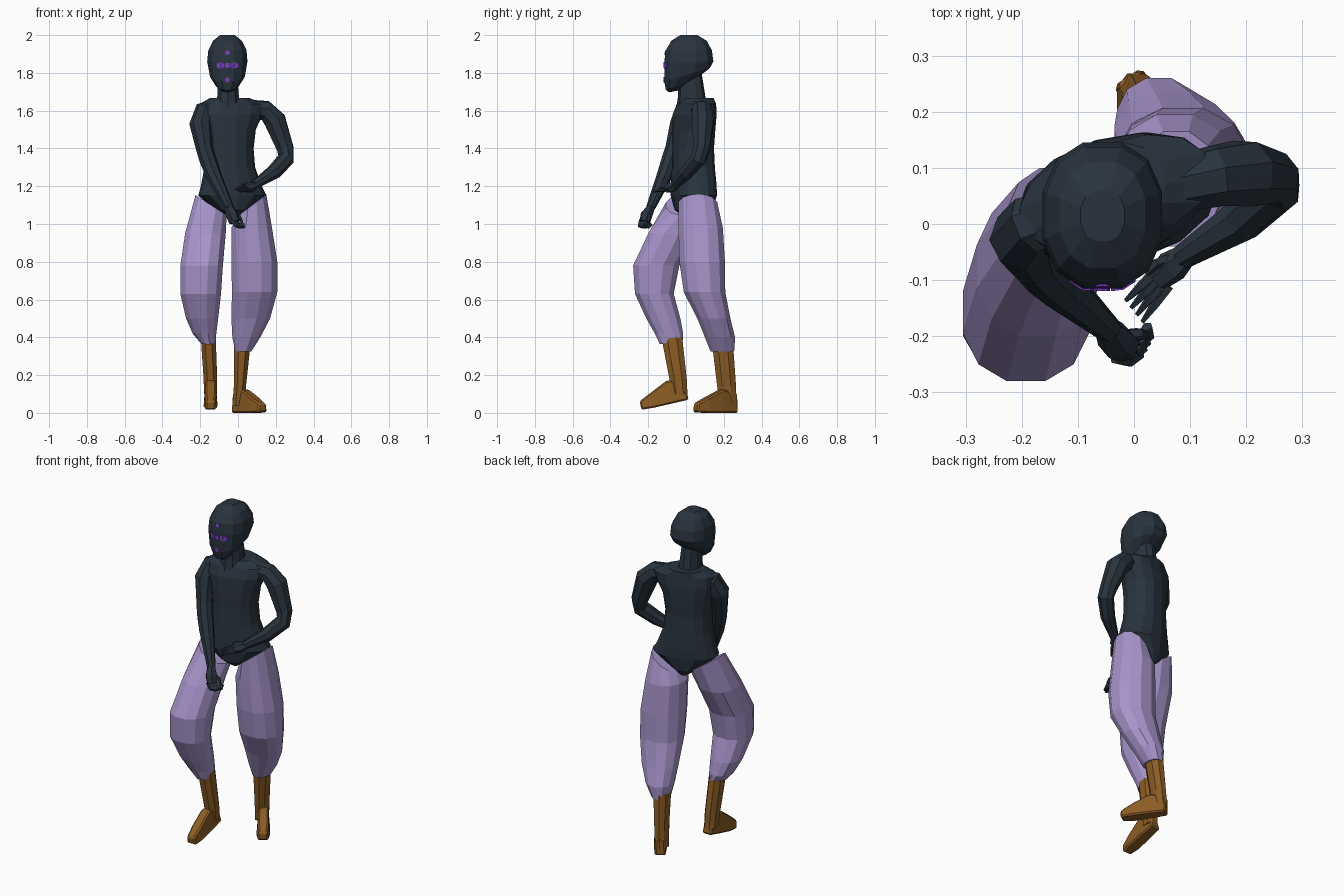
import bpy, bmesh, math
from mathutils import Vector, Matrix, Quaternion
from mathutils.bvhtree import BVHTree


def material(name, rgb):
    m = bpy.data.materials.new(name)
    m.diffuse_color = (*rgb, 1)
    return m


DARK = material("dark slate", (0.022, 0.034, 0.048))
LILAC = material("lilac cloth", (0.39, 0.30, 0.60))
BROWN = material("brown leather", (0.26, 0.108, 0.018))
PURPLE = material("bright purple", (0.20, 0.045, 0.56))


def skin(name, rings, mat):
    """Join rings of points into a closed, flat-shaded tube."""
    bm = bmesh.new()
    loops = [[bm.verts.new(p) for p in r] for r in rings]
    n = len(loops[0])
    for a, b in zip(loops, loops[1:]):
        for i in range(n):
            j = (i + 1) % n
            bm.faces.new((a[i], a[j], b[j], b[i]))
    bm.faces.new(loops[0][::-1])
    bm.faces.new(loops[-1])
    bmesh.ops.recalc_face_normals(bm, faces=bm.faces)
    me = bpy.data.meshes.new(name)
    bm.to_mesh(me)
    bm.free()
    me.materials.append(mat)
    ob = bpy.data.objects.new(name, me)
    bpy.context.collection.objects.link(ob)
    return ob


def loft(name, rows, mat, sides=12, yaw=0.0, power=0.9):
    """Rows are (z, x0, x1, y0, y1, x tilt, y tilt)."""
    rings = []
    for z, x0, x1, y0, y1, *tilt in rows:
        tx, ty = tilt or (0, 0)
        ring = []
        for i in range(sides):
            a = 2 * math.pi * (i + 0.5) / sides
            c = math.copysign(abs(math.cos(a)) ** power, math.cos(a))
            s = math.copysign(abs(math.sin(a)) ** power, math.sin(a))
            k = 1 / math.cos(math.pi / sides) ** power   # flats reach the limits
            p = Vector(((x1 - x0) / 2 * c * k, (y1 - y0) / 2 * s * k, tx * c + ty * s))
            p.rotate(Matrix.Rotation(yaw, 3, 'Z'))
            ring.append(p + Vector(((x0 + x1) / 2, (y0 + y1) / 2, z)))
        rings.append(ring)
    return skin(name, rings, mat)


def tube(name, path, mat, sides=8):
    """Path points are (x, y, z, radius)."""
    pts = [Vector(p[:3]) for p in path]
    q, old, rings = Quaternion(), Vector((0, 0, 1)), []
    for i, p in enumerate(pts):
        t = (pts[min(i + 1, len(pts) - 1)] - pts[max(i - 1, 0)]).normalized()
        q = old.rotation_difference(t) @ q
        old = t
        r = path[i][3]
        rings.append([p + q @ Vector((r * math.cos(2 * math.pi * k / sides),
                                      r * math.sin(2 * math.pi * k / sides), 0))
                      for k in range(sides)])
    return skin(name, rings, mat)


# Head and neck
head = loft("head", [
    (1.705, -0.085, -0.027, -0.09, -0.01, 0, 0.008),
    (1.735, -0.115, 0.003, -0.107, 0.04, 0, 0.025),
    (1.79, -0.148, 0.036, -0.115, 0.125, 0, 0.035),
    (1.86, -0.163, 0.050, -0.115, 0.145),
    (1.92, -0.157, 0.045, -0.107, 0.137),
    (1.97, -0.132, 0.020, -0.078, 0.11),
    (2.0, -0.095, -0.017, -0.03, 0.06)], DARK, power=0.85)
loft("neck", [
    (1.60, -0.13, 0.02, -0.05, 0.12),
    (1.67, -0.11, 0.005, -0.04, 0.10),
    (1.80, -0.105, -0.005, -0.035, 0.08)], DARK, 10)

# Face marks: thin plates laid on the front of the head
bm = bmesh.new()
bm.from_mesh(head.data)
surface = BVHTree.FromBMesh(bm)
bm.free()
MARKS = [("brow_mark", 0, 1.907, 0.013, 0.012), ("chin_mark", 0, 1.763, 0.013, 0.014),
         ("nose_mark", 0, 1.84, 0.013, 0.015), ("eye_mark_right", -0.037, 1.84, 0.022, 0.017),
         ("eye_mark_left", 0.037, 1.84, 0.022, 0.017)]
for name, dx, z, rx, rz in MARKS:
    rings = []
    for lift in (-0.002, 0.004):
        ring = []
        for i in range(8):
            a = math.pi * i / 4
            o = Vector((-0.056 + dx + rx * math.cos(a), -1, z + rz * math.sin(a)))
            hit = surface.ray_cast(o, Vector((0, 1, 0)))[0]
            ring.append(hit - Vector((0, lift, 0)))
        rings.append(ring)
    skin(name, rings, PURPLE)

# Torso, turned towards the left
loft("torso", [
    (1.035, -0.065, -0.01, -0.01, 0.11),
    (1.075, -0.115, 0.045, -0.06, 0.14),
    (1.15, -0.21, 0.150, -0.068, 0.150),
    (1.20, -0.195, 0.125, -0.070, 0.152),
    (1.30, -0.175, 0.088, -0.068, 0.146),
    (1.40, -0.170, 0.080, -0.066, 0.142),
    (1.50, -0.180, 0.092, -0.066, 0.148),
    (1.58, -0.205, 0.130, -0.058, 0.150),
    (1.635, -0.205, 0.140, -0.035, 0.145),
    (1.668, -0.145, 0.055, -0.015, 0.14)], DARK, 14, math.radians(17))

# Arms
tube("right_arm", [
    (-0.10, 0.025, 1.61, 0.045), (-0.180, 0.0, 1.595, 0.056), (-0.198, -0.025, 1.53, 0.060),
    (-0.178, -0.065, 1.40, 0.045), (-0.160, -0.085, 1.34, 0.045), (-0.13, -0.112, 1.26, 0.042),
    (-0.045, -0.188, 1.085, 0.024)], DARK)
tube("left_arm", [
    (0.05, 0.065, 1.61, 0.05), (0.145, 0.085, 1.60, 0.056), (0.195, 0.09, 1.55, 0.062),
    (0.25, 0.083, 1.40, 0.047), (0.255, 0.065, 1.345, 0.045), (0.19, 0.005, 1.275, 0.040),
    (0.085, -0.06, 1.205, 0.023)], DARK)

# Hands: right is curled, left is open
tube("right_palm", [(-0.048, -0.185, 1.09, 0.023), (-0.032, -0.208, 1.05, 0.034),
                    (-0.018, -0.218, 1.01, 0.030)], DARK, 6)
tube("left_palm", [(0.09, -0.057, 1.207, 0.022), (0.068, -0.075, 1.195, 0.030),
                   (0.042, -0.100, 1.185, 0.022)], DARK, 6)
for i in range(4):
    s = i / 3
    across = Vector((0.018, 0.034, 0.0)) * (s - 0.5)
    curl = [Vector(p) + across for p in ((-0.025, -0.222, 1.02), (0.0, -0.228, 0.99),
                                         (0.018, -0.215, 0.985), (0.014, -0.200, 1.00))]
    tube(f"right_finger_{i + 1}", [(*p, 0.011) for p in curl], DARK, 5)
    base = Vector((0.04 + 0.022 * s, -0.085 - 0.025 * s, 1.195 - 0.015 * s))
    tip = Vector((-0.015 + 0.03 * s, -0.137 - 0.038 * s, 1.182 - 0.012 * s))
    mid = base.lerp(tip, 0.5) + Vector((0, 0, 0.004))
    tube(f"left_finger_{i + 1}", [(*base, 0.011), (*mid, 0.009), (*tip, 0.004)], DARK, 5)
tube("right_thumb", [(-0.03, -0.2, 1.06, 0.012), (0.008, -0.195, 1.035, 0.011),
                     (0.022, -0.2, 1.01, 0.007)], DARK, 5)
tube("left_thumb", [(0.075, -0.06, 1.20, 0.012), (0.04, -0.07, 1.215, 0.010),
                    (0.022, -0.088, 1.21, 0.006)], DARK, 5)

# Baggy trouser legs
loft("right_trouser_leg", [
    (1.10, -0.225, -0.06, -0.105, 0.10, -0.055, 0),
    (0.95, -0.28, -0.065, -0.20, 0.05),
    (0.78, -0.305, -0.08, -0.28, -0.035),
    (0.63, -0.305, -0.09, -0.27, -0.065),
    (0.50, -0.275, -0.105, -0.21, -0.03),
    (0.42, -0.24, -0.115, -0.165, -0.015),
    (0.375, -0.20, -0.12, -0.138, -0.017, 0, 0.012)], LILAC)
loft("left_trouser_leg", [
    (1.10, 0.0, 0.15, -0.04, 0.165, 0.058, 0),
    (0.98, -0.035, 0.18, -0.04, 0.195),
    (0.80, -0.035, 0.208, -0.035, 0.206),
    (0.64, -0.032, 0.208, -0.012, 0.208),
    (0.50, -0.035, 0.17, 0.06, 0.235),
    (0.40, -0.03, 0.118, 0.10, 0.26),
    (0.325, -0.015, 0.07, 0.13, 0.255)], LILAC)

# Boots
loft("right_boot_shaft", [(0.10, -0.18, -0.11, -0.075, 0.008), (0.18, -0.182, -0.11, -0.088, 0.004),
                          (0.40, -0.197, -0.118, -0.13, -0.02)], BROWN, 8)
loft("left_boot_shaft", [(0.04, -0.03, 0.035, 0.18, 0.268), (0.14, -0.022, 0.042, 0.165, 0.265),
                         (0.35, -0.02, 0.065, 0.14, 0.25)], BROWN, 8)


def foot(name, heel, yaw, pitch):
    # Stations from heel to toe: distance, half width, sole and top heights
    rows = [(0, 0.030, 0, 0.10), (0.09, 0.036, 0, 0.125), (0.19, 0.038, 0, 0.08),
            (0.255, 0.030, 0.004, 0.05)]
    rings = [[(-w, -f, lo), (w, -f, lo), (w * 0.75, -f, hi), (-w * 0.75, -f, hi)]
             for f, w, lo, hi in rows]
    ob = skin(name, rings, BROWN)
    ob.data.transform(Matrix.Translation(heel) @ Matrix.Rotation(yaw, 4, 'Z')
                      @ Matrix.Rotation(pitch, 4, 'X'))
    bev = ob.modifiers.new("soft edges", 'BEVEL')
    bev.width, bev.segments = 0.008, 1


foot("right_boot_foot", (-0.145, 0.014, 0.07), 0.0, math.radians(13))
foot("left_boot_foot", (-0.012, 0.262, 0.0), math.radians(34), 0.0)
